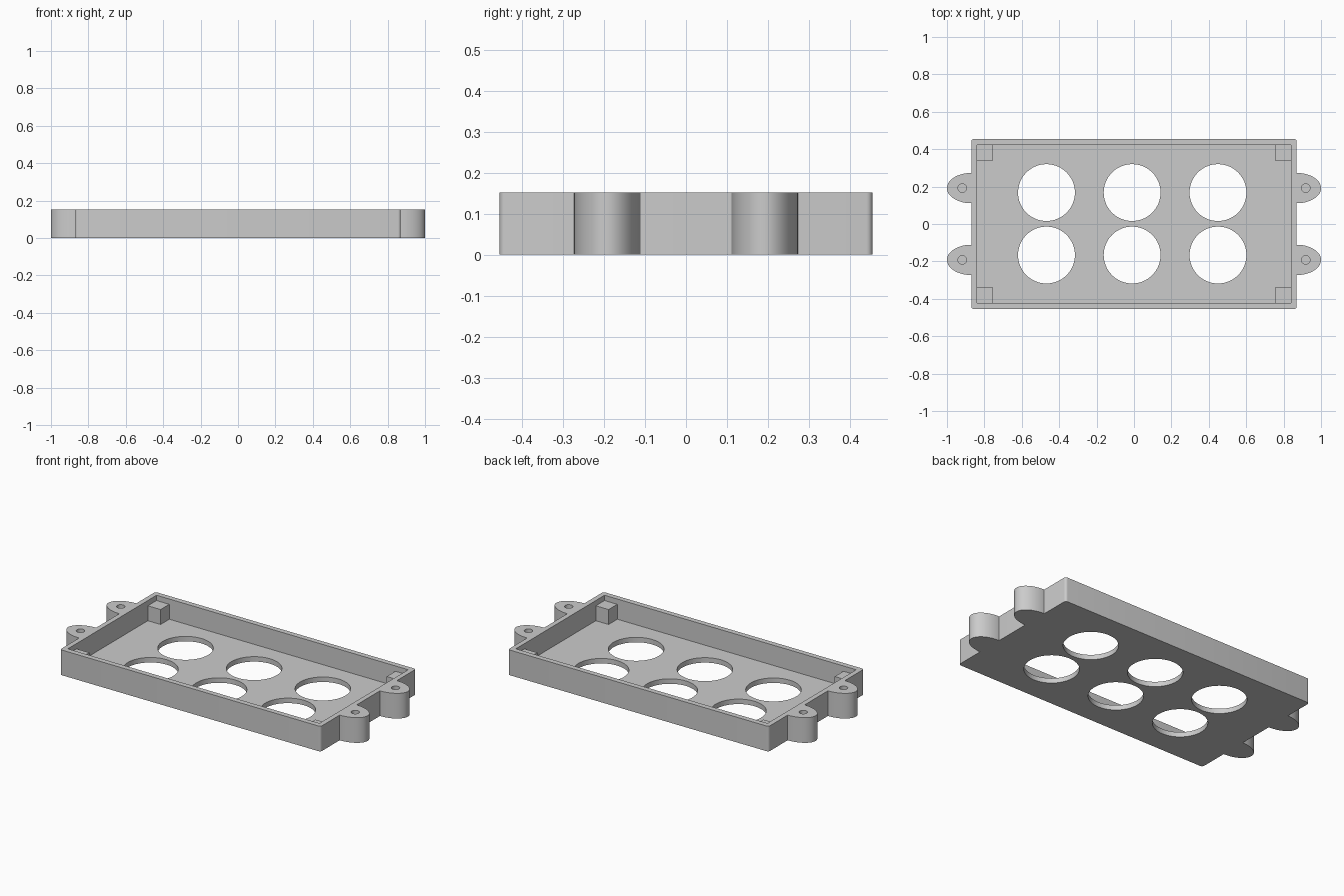
import bpy, bmesh, math

if "Cube" in bpy.data.objects:
    bpy.data.objects.remove(bpy.data.objects["Cube"], do_unlink=True)

HEIGHT, FLOOR, POST_TOP = 0.152, 0.03, 0.12
HALF_X, HALF_Y = 0.87, 0.455      # outer shell
IN_X, IN_Y = 0.84, 0.423          # inner cavity

grey = bpy.data.materials.new("light grey plastic")
grey.use_nodes = True
grey.diffuse_color = (0.6, 0.6, 0.6, 1)
grey.node_tree.nodes["Principled BSDF"].inputs["Base Color"].default_value = (0.6, 0.6, 0.6, 1)


def prism(name, outline, z0, z1):
    """Extrude a closed counter-clockwise outline from z0 to z1."""
    bm = bmesh.new()
    face = bm.faces.new([bm.verts.new((x, y, z0)) for x, y in outline])
    out = bmesh.ops.extrude_face_region(bm, geom=[face])
    top = [v for v in out["geom"] if isinstance(v, bmesh.types.BMVert)]
    bmesh.ops.translate(bm, verts=top, vec=(0, 0, z1 - z0))
    bmesh.ops.recalc_face_normals(bm, faces=bm.faces)
    mesh = bpy.data.meshes.new(name)
    bm.to_mesh(mesh)
    bm.free()
    mesh.materials.append(grey)
    obj = bpy.data.objects.new(name, mesh)
    bpy.context.collection.objects.link(obj)
    return obj


def arc(cx, cy, rx, ry, a0, a1, n):
    """Points along an elliptical arc, angles in degrees."""
    steps = [math.radians(a0 + (a1 - a0) * i / n) for i in range(n + 1)]
    return [(cx + rx * math.cos(a), cy + ry * math.sin(a)) for a in steps]


def circle(cx, cy, r, n):
    return arc(cx, cy, r, r, 0, 360, n)[:-1]


def rect(x0, x1, y0, y1):
    return [(x0, y0), (x1, y0), (x1, y1), (x0, y1)]


def cut(obj, cutters):
    """Subtract the cutters, apply the result and remove them."""
    for c in cutters:
        c.hide_render = True
        mod = obj.modifiers.new("cut", "BOOLEAN")
        mod.operation, mod.solver, mod.object = "DIFFERENCE", "EXACT", c
    deps = bpy.context.evaluated_depsgraph_get()
    mesh = bpy.data.meshes.new_from_object(obj.evaluated_get(deps))
    obj.modifiers.clear()
    obj.data = mesh
    for c in cutters:
        bpy.data.objects.remove(c, do_unlink=True)


def smooth(obj):
    bpy.ops.object.select_all(action="DESELECT")
    obj.select_set(True)
    bpy.context.view_layer.objects.active = obj
    bpy.ops.object.shade_smooth_by_angle(angle=math.radians(30))


# Open tray with softly rounded corners and six round floor openings
R = 0.015
outline = []
for k, (sx, sy) in enumerate([(1, 1), (-1, 1), (-1, -1), (1, -1)]):
    outline += arc(sx * (HALF_X - R), sy * (HALF_Y - R), R, R, 90 * k, 90 * k + 90, 5)
tray = prism("tray", outline, 0, HEIGHT)
cutters = [prism("cavity_cutter", rect(-IN_X, IN_X, -IN_Y, IN_Y), FLOOR, 0.3)]
for x in (-0.468, -0.01, 0.449):
    for y in (-0.166, 0.168):
        cutters.append(prism("opening_cutter", circle(x, y, 0.152, 64), -0.1, 0.1))
cut(tray, cutters)
smooth(tray)

for sx, side in ((1, "left"), (-1, "right")):
    for sy, end in ((-1, "front"), (1, "back")):
        # Square post in each inner corner
        xs = sorted((sx * 0.755, sx * IN_X))
        ys = sorted((sy * 0.34, sy * IN_Y))
        prism(f"{end}_{side}_corner_post", rect(*xs, *ys), FLOOR, POST_TOP)

        # Half-elliptical mounting ear with a blind screw hole
        a0 = -90 if sx > 0 else 90
        ear = prism(f"{end}_{side}_mounting_ear",
                    arc(sx * HALF_X, sy * 0.192, 0.13, 0.081, a0, a0 + 180, 40), 0, HEIGHT)
        cut(ear, [prism("screw_cutter", circle(sx * 0.918, sy * 0.192, 0.023, 32), 0.04, 0.3)])
        smooth(ear)
